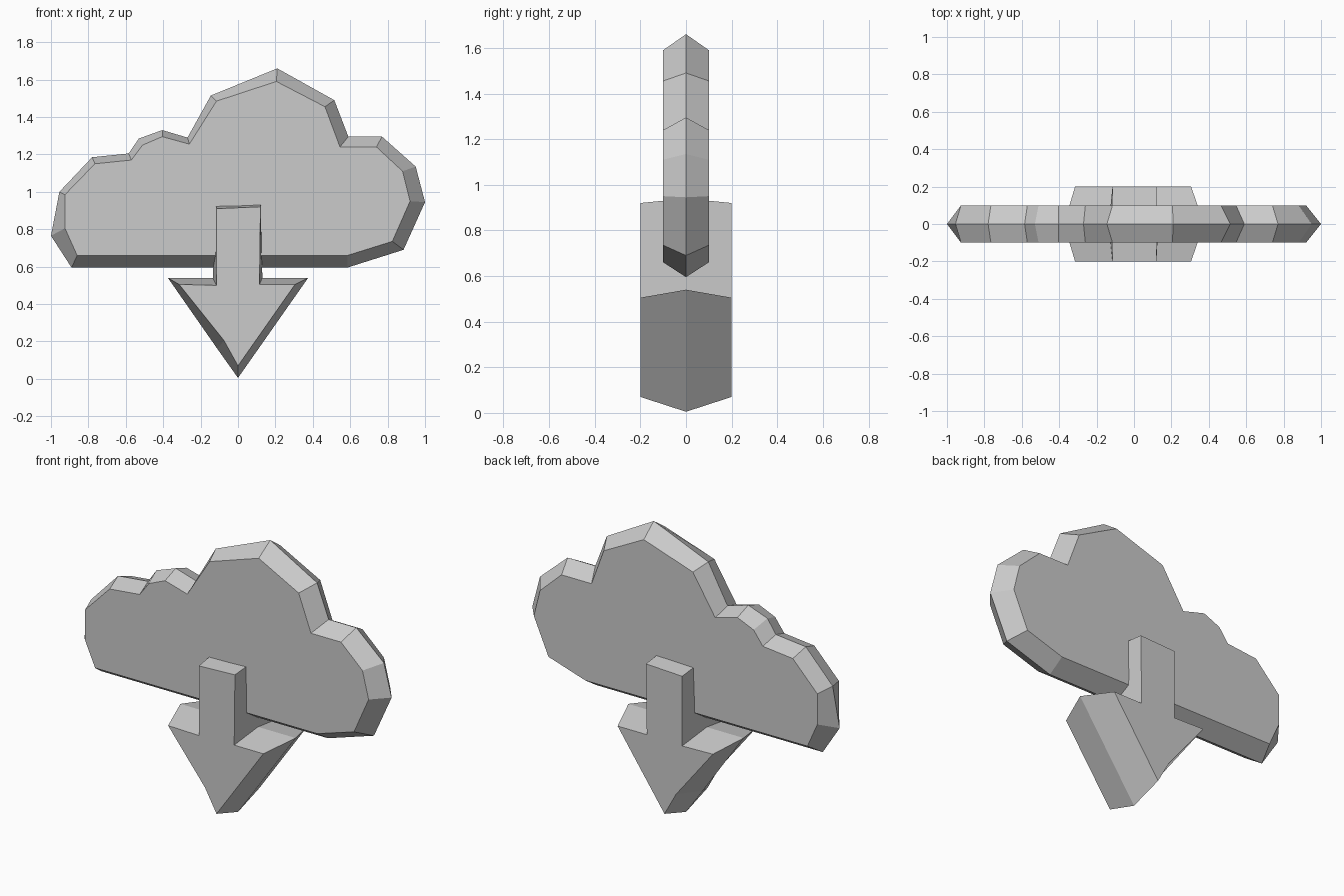
import bpy
import bmesh

cube = bpy.data.objects.get("Cube")
if cube:
    bpy.data.objects.remove(cube, do_unlink=True)

grey = bpy.data.materials.new("light grey")
grey.use_nodes = True
colour = (0.6, 0.6, 0.6, 1)
grey.diffuse_color = colour
grey.node_tree.nodes["Principled BSDF"].inputs["Base Color"].default_value = colour


def ridged_plate(name, rim, face, depth):
    """Plate with a pointed rim at y = 0 and flat faces at y = -depth and +depth."""
    bm = bmesh.new()
    rings = [[bm.verts.new((x, y, z)) for x, z in outline]
             for outline, y in ((face, -depth), (rim, 0), (face, depth))]
    n = len(rim)
    for a, b in zip(rings, rings[1:]):
        for i in range(n):
            j = (i + 1) % n
            bm.faces.new((a[i], a[j], b[j], b[i]))
    bm.faces.new(rings[0])
    bm.faces.new(rings[-1][::-1])
    bmesh.ops.recalc_face_normals(bm, faces=bm.faces)
    mesh = bpy.data.meshes.new(name)
    bm.to_mesh(mesh)
    bm.free()
    mesh.materials.append(grey)
    obj = bpy.data.objects.new(name, mesh)
    bpy.context.collection.objects.link(obj)
    return obj


# Cloud: outlines run clockwise from the lower left
cloud_rim = [(-1, .765), (-.955, 1), (-.78, 1.185), (-.585, 1.205), (-.53, 1.285),
             (-.405, 1.33), (-.27, 1.29), (-.145, 1.515), (.21, 1.66), (.515, 1.49),
             (.59, 1.295), (.77, 1.295), (.95, 1.135), (1, .945), (.885, .69),
             (.585, .595), (-.89, .595)]
cloud_face = [(-.925, .805), (-.925, .985), (-.765, 1.15), (-.57, 1.17), (-.51, 1.25),
              (-.405, 1.295), (-.26, 1.255), (-.115, 1.485), (.205, 1.59), (.465, 1.455),
              (.545, 1.24), (.74, 1.24), (.88, 1.11), (.92, .95), (.825, .735),
              (.585, .66), (-.86, .66)]
ridged_plate("cloud", cloud_rim, cloud_face, .1)

# Download arrow: thicker, passing through the cloud
arrow_rim = [(-.12, .935), (.125, .94), (.13, .54), (.375, .54), (0, .005),
             (-.11, .16), (-.375, .54), (-.135, .54)]
arrow_face = [(-.115, .91), (.12, .92), (.115, .505), (.305, .505), (0, .07),
              (-.075, .205), (-.315, .505), (-.115, .5)]
ridged_plate("down_arrow", arrow_rim, arrow_face, .2)
